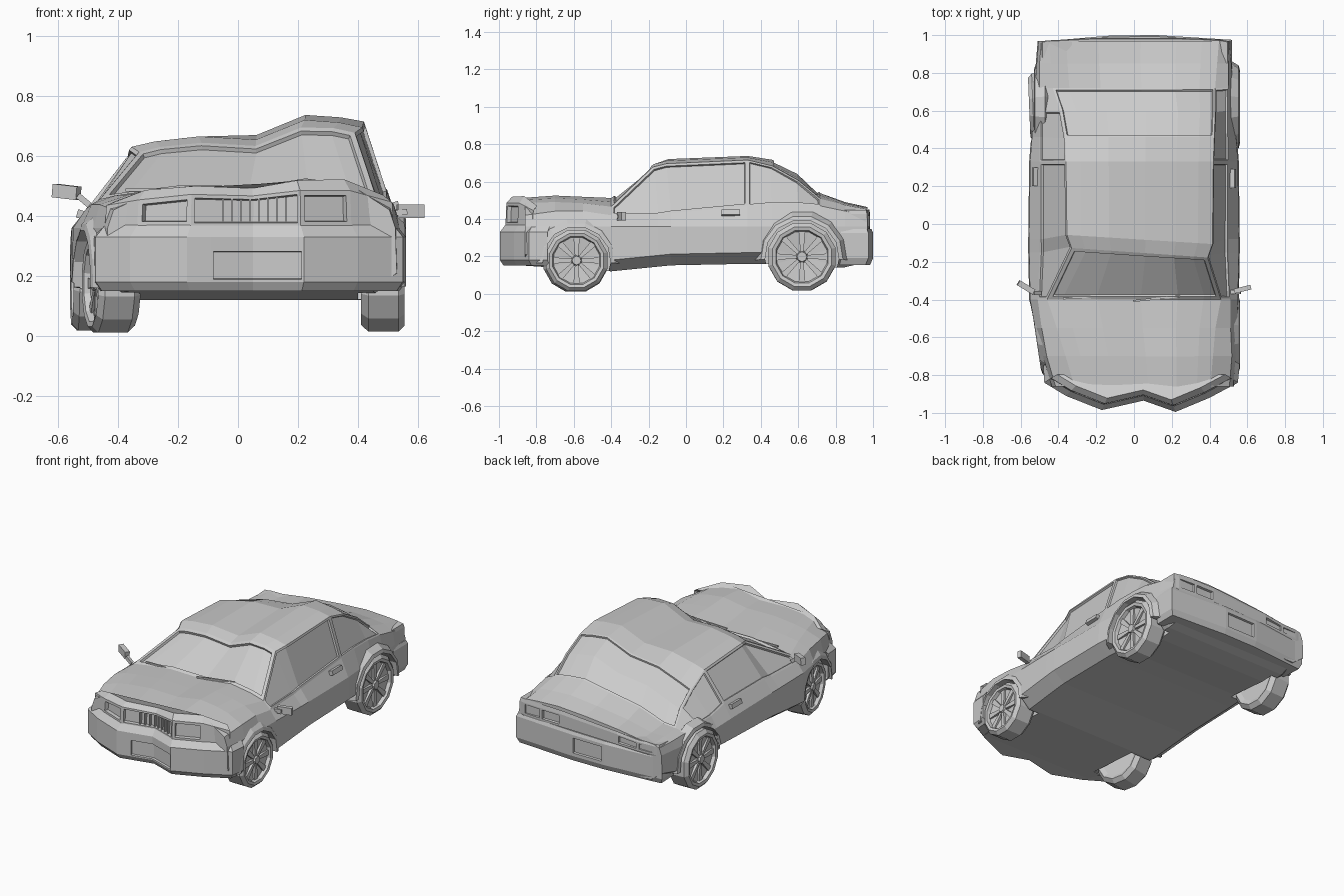
import bpy, bmesh, math
from mathutils import Vector, Matrix

if "Cube" in bpy.data.objects:
    bpy.data.objects.remove(bpy.data.objects["Cube"])

grey = bpy.data.materials.new("light_grey")
grey.diffuse_color = (0.6, 0.6, 0.6, 1)
grey.use_nodes = True
grey.node_tree.nodes["Principled BSDF"].inputs["Base Color"].default_value = grey.diffuse_color


def finish(name, bm):
    bmesh.ops.recalc_face_normals(bm, faces=bm.faces)
    me = bpy.data.meshes.new(name)
    bm.to_mesh(me)
    bm.free()
    me.materials.append(grey)
    ob = bpy.data.objects.new(name, me)
    bpy.context.collection.objects.link(ob)
    return ob


def interp(table, x):
    if x <= table[0][0]:
        return table[0][1]
    for (a, u), (b, v) in zip(table, table[1:]):
        if x <= b:
            return u + (v - u) * (x - a) / (b - a)
    return table[-1][1]


def clamp(v):
    return max(0.0, min(1.0, v))


# Uneven roof and hood height across the width, sagging left rear, and sideways lean
WAVE = [(-.6, -.01), (-.45, -.02), (-.36, -.03), (-.17, -.01), (.05, -.03), (.24, .05), (.42, .035), (.6, 0)]
SAG = [(0, 0), (.33, .04), (.46, .08), (.72, .085), (.97, .055)]


def uneven(x, y, z):
    sag = interp(SAG, y) * clamp(-x / .34) * clamp((z - .3) / .2)
    return z + interp(WAVE, x) * clamp((z - .42) / .2) - sag


def warp(x, y, z):
    lift = clamp((z - .5) / .12)
    x += .03 * lift + .045 * clamp((-y - .45) / .4)
    return Vector((x, y - .07 * x * lift * clamp((.1 - y) / .2), uneven(x, y, z)))


# Flat border, then a crisp step inward
def inset(bm, faces, t, d):
    bmesh.ops.inset_region(bm, faces=faces, thickness=t, depth=0, use_even_offset=True)
    bmesh.ops.inset_region(bm, faces=faces, thickness=.003, depth=d, use_even_offset=True)


# Body shell: y, edge half width, edge z, crown z, belt half width, belt z, widest half width
STATIONS = [
    (-.86, .36, .475, .50, .46, .42, .485), (-.70, .39, .48, .51, .49, .44, .515),
    (-.55, .42, .475, .505, .50, .44, .54), (-.40, .46, .46, .50, .51, .42, .555),
    (-.15, .36, .64, .66, .50, .42, .56), (-.08, .385, .66, .68, .50, .43, .56),
    (.33, .39, .68, .695, .50, .465, .555), (.46, .395, .65, .675, .50, .475, .545),
    (.60, .41, .58, .61, .50, .475, .54), (.72, .43, .495, .52, .50, .465, .53),
    (.85, .44, .467, .48, .50, .44, .52), (.97, .45, .447, .457, .49, .42, .51)]
COLUMNS = (-1, -.8, -.42, .08, .5, .8, 1)
FLOOR = [(-.86, .15), (-.4, .12), (0, .16), (.45, .16), (.8, .13), (.97, .17)]

bm = bmesh.new()
rings = []
for y, xe, ze, zt, xb, zb, xm in STATIONS:
    zf = interp(FLOOR, y)
    top = [(f * xe, zt - (zt - ze) * abs(f) ** 3) for f in COLUMNS]
    side = [(xb, zb), (xm - .005, .36), (xm, zf + .06), (xm - .08, zf)]
    ring = top + side + [(-x, z) for x, z in reversed(side)]
    rings.append([bm.verts.new(warp(x, y, z)) for x, z in ring])
n = len(rings[0])
F = {(i, j): bm.faces.new((rings[i][j], rings[i][(j + 1) % n], rings[i + 1][(j + 1) % n], rings[i + 1][j]))
     for i in range(len(rings) - 1) for j in range(n)}
bm.faces.new(rings[0])
bm.faces.new(rings[-1])
bmesh.ops.recalc_face_normals(bm, faces=bm.faces)
# Recessed windscreen, rear window, door windows and quarter windows
inset(bm, [F[3, j] for j in range(6)], .02, -.014)
inset(bm, [F[i, j] for i in (7, 8) for j in range(6)], .012, -.01)
for j in (6, n - 1):
    inset(bm, [F[i, j] for i in (3, 4, 5)], .014, -.012)
    inset(bm, [F[i, j] for i in ((6, 7, 8) if j == 6 else (6, 7))], .01, -.01)
body = finish("body_shell", bm)


# Solid made of one plan outline stacked at several heights and scales; droop lowers the upper ends
def stack(name, outline, levels, centre, insets=(), droop=0):
    bm = bmesh.new()
    cx, cy = centre
    loops = []
    for z, s in levels:
        loops.append([])
        for x, y in outline:
            px, py = cx + (x - cx) * s, cy + (y - cy) * s
            pz = uneven(px, py, z) - droop * clamp((z - .4) / .1) * clamp((abs(px - cx) - .33) / .1)
            loops[-1].append(bm.verts.new((px, py, pz)))
    m = len(outline)
    G = {(i, j): bm.faces.new((loops[i][j], loops[i][(j + 1) % m], loops[i + 1][(j + 1) % m], loops[i + 1][j]))
         for i in range(len(loops) - 1) for j in range(m)}
    bm.faces.new(loops[0])
    bm.faces.new(loops[-1])
    bmesh.ops.recalc_face_normals(bm, faces=bm.faces)
    for level, cols, t, d in insets:
        inset(bm, [G[level, c] for c in cols], t, d)
    return finish(name, bm)


FRONT = [(-.48, -.75), (-.475, -.84), (-.36, -.91), (-.17, -.985), (-.09, -.967), (.05, -.935),
         (.22, -.995), (.40, -.92), (.55, -.84), (.56, -.74)]
# Front bumper with a plate recess
stack("front_bumper", FRONT, [(.15, .96), (.18, 1), (.29, 1), (.33, 1), (.375, .93)], (.04, -.5),
      [(1, (4, 5), .008, -.012)])
# Nose with recessed headlights and grille
stack("nose", FRONT[1:-1], [(.35, .94), (.365, .94), (.475, .93), (.505, .87)], (.04, -.5),
      [(1, (1,), .016, -.022), (1, (5,), .016, -.022), (1, (2, 3, 4), .012, -.022)], droop=.045)

REAR = [(-.50, .83), (-.505, .965), (-.12, .998), (.12, 1.0), (.52, .975), (.52, .83)]
stack("rear_bumper", REAR, [(.155, .97), (.19, 1), (.325, 1), (.345, .985)], (0, .5), [(1, (2,), .02, -.012)])
# Tail panel with recessed lamps
TAIL = [(-.49, .85), (-.49, .968), (-.455, .972), (-.34, .978), (-.2, .985), (.2, .985),
        (.34, .982), (.465, .975), (.5, .968), (.5, .85)]
stack("tail_panel", TAIL, [(.33, .99), (.35, 1), (.425, 1), (.445, .99)], (0, .5),
      [(1, (c,), .01, -.014) for c in (2, 3, 5, 6)])


def box(name, loc, size, rot=(0, 0, 0)):
    bm = bmesh.new()
    bmesh.ops.create_cube(bm, size=1)
    ob = finish(name, bm)
    ob.location, ob.scale, ob.rotation_euler = loc, size, rot
    return ob


# Grille bars
NOSE_Y = [(.04 + (x - .04) * .935, -.5 + (y + .5) * .935) for x, y in FRONT[1:-1]]
for k in range(8):
    x = -.05 + k * .03
    box("grille_bar", (x, interp(NOSE_Y, x) + .015, .42), (.007, .018, .085))


# Wheels: tyre and rim revolved round the axle, hub and tapered spokes
def wheel(name, x, y, z, r, steer):
    s = 1 if x > 0 else -1
    prof = [(-.06, 0), (-.06, .7), (-.075, .86), (-.05, 1), (.05, 1), (.07, .88), (.066, .78), (.045, .74), (.03, 0)]
    bm = bmesh.new()
    seg = 12
    loops = []
    for u, q in prof:
        if q == 0:
            loops.append([bm.verts.new((u, 0, 0))] * seg)
        else:
            loops.append([bm.verts.new((u, q * r * math.cos(a), q * r * math.sin(a)))
                          for a in (2 * math.pi * (k + .5) / seg for k in range(seg))])
    for A, B in zip(loops, loops[1:]):
        for k in range(seg):
            vs = [A[k], A[(k + 1) % seg], B[(k + 1) % seg], B[k]]
            bm.faces.new(list(dict.fromkeys(vs)))
    for k in range(8):
        turn = Matrix.Rotation(2 * math.pi * k / 8, 4, 'X')
        spoke = bmesh.ops.create_cube(bm, size=1)["verts"]
        for v in spoke:
            wide = .035 if v.co.z > 0 else .016
            v.co = turn @ Vector((.04 + v.co.x * .025, v.co.y * wide, r * .42 + v.co.z * r * .68))
    bmesh.ops.create_cone(bm, cap_ends=True, segments=8, radius1=r * .2, radius2=r * .14, depth=.035,
                          matrix=Matrix.Translation((.045, 0, 0)) @ Matrix.Rotation(math.pi / 2, 4, 'Y'))
    bmesh.ops.scale(bm, vec=(s, 1, 1), verts=bm.verts)
    ob = finish(name, bm)
    ob.location, ob.rotation_euler = (x, y, z), (0, 0, steer)


# Flared arch round the top of each wheel, slanted to follow the body side
def arch(name, s, y, z, r, flare, x_out, slant):
    bm = bmesh.new()
    loops = []
    for k in range(8):
        a = math.radians(-4 + k * 188 / 7)
        loops.append([bm.verts.new((s * (x + slant * q * math.cos(a)), y + q * math.cos(a), z + q * math.sin(a)))
                      for x, q in ((x_out - .09, r), (x_out, r), (x_out - .006, r + .022), (x_out - .06, r + flare))])
    for A, B in zip(loops, loops[1:]):
        for k in range(4):
            bm.faces.new((A[k], A[(k + 1) % 4], B[(k + 1) % 4], B[k]))
    bm.faces.new(loops[0])
    bm.faces.new(loops[-1])
    finish(name, bm)


WHEELS = [("front_right", .485, -.585, .178, .170, 0, .56, 0, .075, .6),
          ("rear_right", .485, .62, .198, .186, 0, .56, 0, .055, .6),
          ("front_left", -.425, -.59, .175, .170, .19, .52, .15, .075, .53),
          ("rear_left", -.485, .62, .195, .184, .04, .53, 0, .04, .6)]
for name, x, y, z, r, steer, out, slant, flare, well in WHEELS:
    s = 1 if x > 0 else -1
    wheel(name + "_wheel", x, y, z, r, steer)
    arch(name + "_arch", s, y, z, r + .012, flare, out, slant)
    # Wheel well cut into the body
    bm = bmesh.new()
    bmesh.ops.create_cone(bm, cap_ends=True, segments=14, radius1=r + .014, radius2=r + .014, depth=.4,
                          matrix=Matrix.Translation((s * well, y, z)) @ Matrix.Rotation(math.pi / 2, 4, 'Y'))
    cutter = finish("well_cutter", bm)
    cutter.hide_render = True
    mod = body.modifiers.new("well", 'BOOLEAN')
    mod.operation, mod.solver, mod.object = 'DIFFERENCE', 'EXACT', cutter
    bpy.context.view_layer.objects.active = body
    bpy.ops.object.modifier_apply(modifier=mod.name)
    bpy.data.objects.remove(cutter)

# Mirrors, door handles and wipers
box("left_mirror", (-.572, -.335, .48), (.095, .03, .045), (0, .1, -.55))
box("left_mirror_stalk", (-.515, -.365, .452), (.05, .02, .02), (0, .7, 0))
box("right_mirror", (.575, -.345, .415), (.09, .025, .045), (0, 0, .25))
box("right_mirror_stalk", (.53, -.36, .41), (.07, .02, .018), (0, -.1, 0))
box("right_door_handle", (.525, .24, .433), (.025, .1, .028), (0, -.3, 0))
box("left_door_handle", (-.525, .25, .405), (.025, .1, .028), (0, .3, 0))
box("right_wiper", (.12, -.395, .506), (.25, .01, .01), (0, -.09, .1))
box("left_wiper", (-.25, -.39, .487), (.25, .01, .01), (0, 0, .03))
